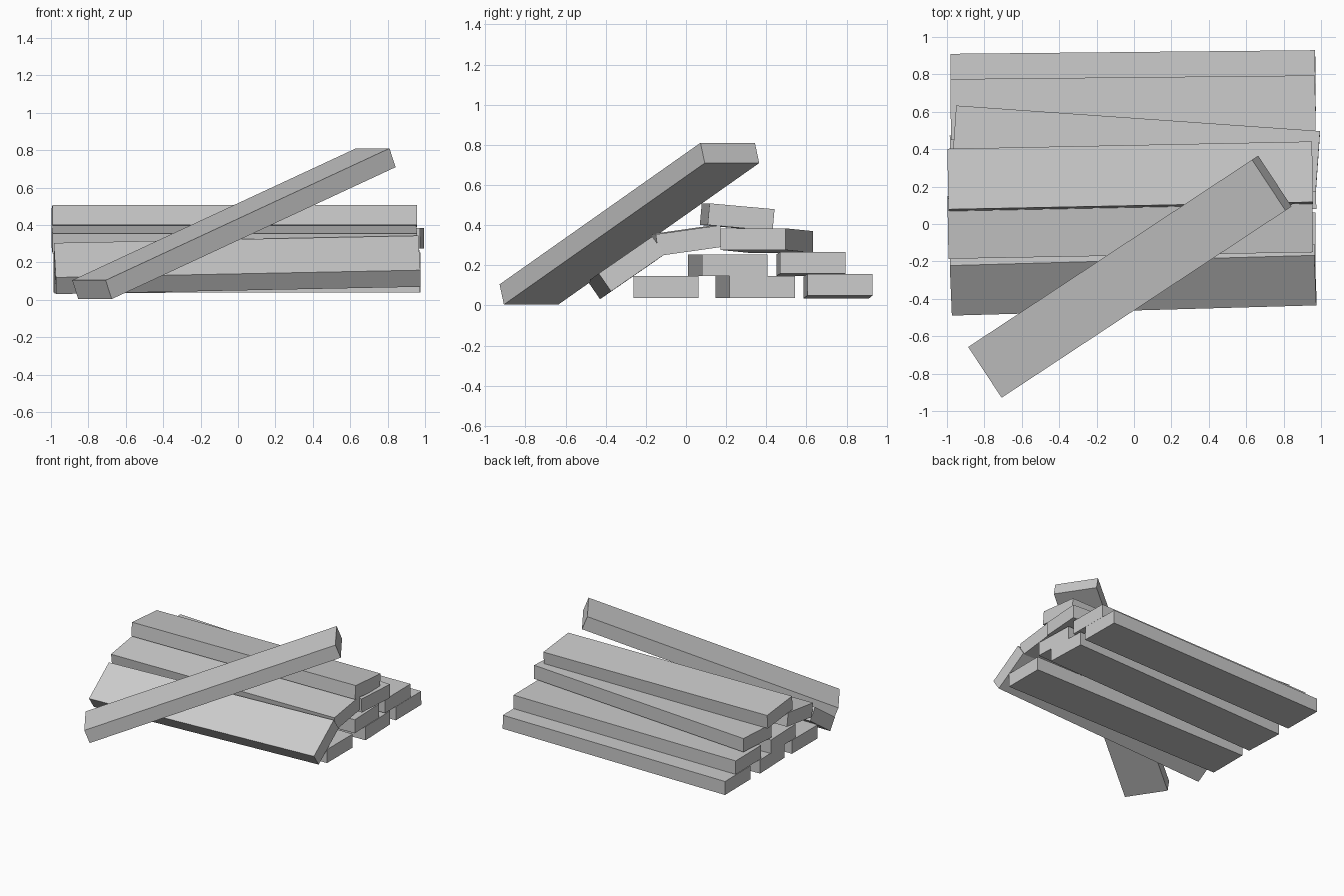
import bpy
from mathutils import Matrix, Vector

if "Cube" in bpy.data.objects:
    bpy.data.objects.remove(bpy.data.objects["Cube"])

LENGTH, WIDTH, THICK = 1.95, 0.325, 0.108


def plank(name, centre, yaw=0.0, pitch=0.0, roll=0.0):
    """One board: yaw about z, pitch lifts the +x end, roll lifts the +y edge."""
    bpy.ops.mesh.primitive_cube_add(size=1)
    ob = bpy.context.object
    ob.name = name
    ob.matrix_world = (
        Matrix.Translation(Vector(centre))
        @ Matrix.Rotation(yaw, 4, 'Z')
        @ Matrix.Rotation(-pitch, 4, 'Y')
        @ Matrix.Rotation(roll, 4, 'X')
        @ Matrix.Diagonal((LENGTH, WIDTH, THICK, 1))
    )
    return ob


# bottom layer
plank("bottom_plank_front", (-0.005, -0.10, 0.092))
plank("bottom_plank_middle", (-0.005, 0.345, 0.092), yaw=0.036)
plank("bottom_plank_back", (-0.005, 0.757, 0.095), yaw=0.01, pitch=0.008)

# second layer
plank("second_plank_front", (-0.005, 0.208, 0.20), yaw=0.036)
plank("second_plank_back", (-0.005, 0.622, 0.206), yaw=0.01, pitch=0.006)

# upper layers
plank("third_plank_back", (0.011, 0.403, 0.323), yaw=-0.07, pitch=0.007)
plank("third_plank_front", (-0.02, 0.0, 0.323), yaw=0.018, roll=0.14)
plank("top_plank", (-0.02, 0.255, 0.440), yaw=0.02, roll=-0.09)

# board slid down the front of the stack
plank("sloping_plank", (-0.005, -0.298, 0.187), yaw=0.028, pitch=0.02, roll=0.604)

# board leaning diagonally over the pile
plank("leaning_plank", (-0.022, -0.282, 0.407), yaw=0.583, pitch=0.37)
